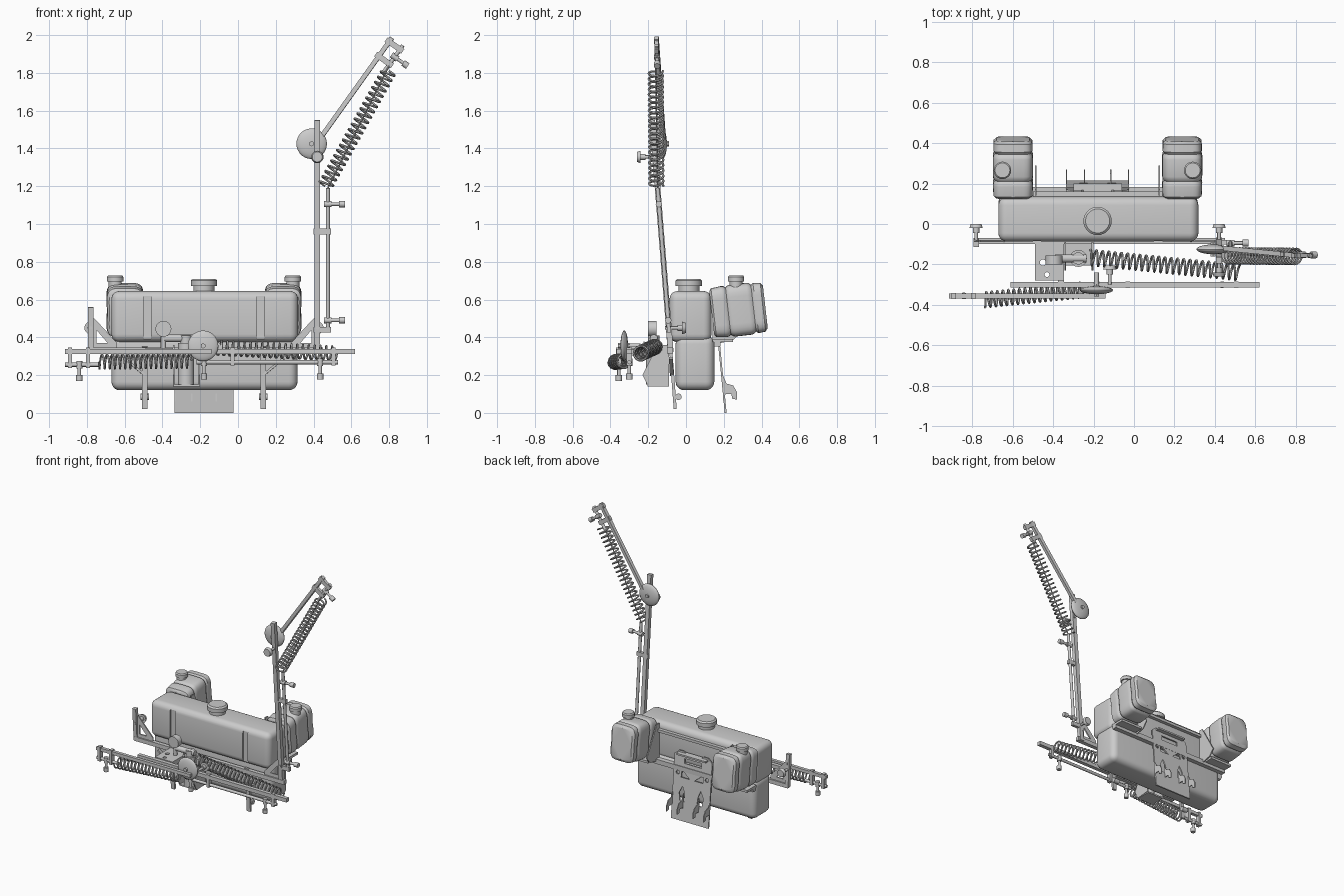
import bpy, bmesh, math
from mathutils import Vector as V, Matrix as M

if "Cube" in bpy.data.objects:
    bpy.data.objects.remove(bpy.data.objects["Cube"])

CX = -0.18  # symmetry line of tank and frame


def link(name, me):
    ob = bpy.data.objects.new(name, me)
    bpy.context.collection.objects.link(ob)
    return ob


def finish(name, bm):
    bmesh.ops.recalc_face_normals(bm, faces=bm.faces)
    me = bpy.data.meshes.new(name)
    bm.to_mesh(me)
    bm.free()
    return link(name, me)


def align(a, b):
    d = V(b) - V(a)
    return M.Translation((V(a) + V(b)) / 2) @ d.to_track_quat('Z', 'Y').to_matrix().to_4x4(), d.length


def box(name, lo, hi, bevel=0.0, seg=4):
    bm = bmesh.new()
    bmesh.ops.create_cube(bm, size=1)
    for v in bm.verts:
        v.co = [l + (c + .5) * (h - l) for l, h, c in zip(lo, hi, v.co)]
    if bevel:
        bmesh.ops.bevel(bm, geom=bm.edges[:], offset=bevel, segments=seg, profile=.5, affect='EDGES')
    return finish(name, bm)


def bar(name, a, b, w=.028, h=None):
    mat, n = align(a, b)
    bm = bmesh.new()
    bmesh.ops.create_cube(bm, size=1, matrix=mat @ M.Diagonal((w, h or w, n, 1)))
    return finish(name, bm)


def rod(name, a, b, r, r2=None, sides=20):
    mat, n = align(a, b)
    bm = bmesh.new()
    bmesh.ops.create_cone(bm, cap_ends=True, segments=sides, radius1=r,
                          radius2=r if r2 is None else r2, depth=n, matrix=mat)
    return finish(name, bm)


def curve_mesh(name, loops, dims, mat, cyclic=True, **kw):
    cu = bpy.data.curves.new(name, 'CURVE')
    cu.dimensions = dims
    for k, v in kw.items():
        setattr(cu, k, v)
    for pts in loops:
        s = cu.splines.new('POLY')
        s.points.add(len(pts) - 1)
        for p, q in zip(s.points, pts):
            p.co = (q[0], q[1], q[2] if len(q) > 2 else 0, 1)
        s.use_cyclic_u = cyclic
    tmp = link("tmp", cu)
    dg = bpy.context.evaluated_depsgraph_get()
    me = bpy.data.meshes.new_from_object(tmp.evaluated_get(dg))
    bpy.data.objects.remove(tmp)
    me.transform(mat)
    return link(name, me)


def plate(name, loops, t, plane, off, tilt=0):
    # flat sheet with holes; plane 'XZ' faces front, 'YZ' faces sideways
    rot = {'XY': M(), 'XZ': M.Rotation(math.pi / 2, 4, 'X'),
           'YZ': M(((0, 0, 1, 0), (1, 0, 0, 0), (0, 1, 0, 0), (0, 0, 0, 1)))}[plane]
    mat = M.Translation(off) @ M.Rotation(tilt, 4, 'X') @ rot
    return curve_mesh(name, loops, '2D', mat, extrude=t / 2, fill_mode='BOTH')


def circle(x, y, r, n=16):
    return [(x + r * math.cos(i * math.tau / n), y + r * math.sin(i * math.tau / n)) for i in range(n)]


def coil(name, a, b, r, turns, wire=.006):
    mat, n = align(a, b)
    k = turns * 14
    pts = [(r * math.cos(i * math.tau / 14), r * math.sin(i * math.tau / 14), n * (i / k - .5)) for i in range(k + 1)]
    return curve_mesh(name, [pts], '3D', mat, cyclic=False, bevel_depth=wire, bevel_resolution=1)


def nozzle(name, p, d, n=.09):
    p, d = V(p), V(d).normalized()
    rod(name + "_stem", p, p + d * n, .009, sides=12)
    rod(name + "_collar", p - d * .02, p + d * .02, .016, sides=12)
    rod(name + "_tip", p + d * (n - .03), p + d * n, .017, sides=12)


def knob(name, a, b, r=.033):
    a, b = V(a), V(b)
    d = (b - a).normalized()
    rod(name + "_stem", a, b, .009, sides=12)
    rod(name + "_head", b - d * .02, b, r, r * .8)
    rod(name + "_hub", b - d * .045, b - d * .02, .016)


def cap(name, x, y, z, r, h):
    rod(name + "_neck", (x, y, z - .03), (x, y, z + h * .45), r * .8, sides=28)
    rod(name + "_rim", (x, y, z + h * .4), (x, y, z + h * .85), r, sides=28)
    rod(name + "_top", (x, y, z + h * .85), (x, y, z + h), r, r * .85, sides=28)


def outer_boom(name, a, b, p, spring):
    a, b, p = V(a), V(b), V(p).normalized()
    d = (b - a).normalized()
    o = p * .07
    bar(name + "_rail", a, b, .024)
    rod(name + "_pipe", b + o - d * .18, b + o, .011, sides=12)
    for i, s in enumerate((.025, .12)):
        c = b - d * s
        bar(f"{name}_clamp_{i}", c - p * .02, c + o + p * .018, .022, .03)
    nozzle(name + "_nozzle", b + o - d * .075, p, .085)
    coil(name + "_spring", *spring)


def dish(name, c, r, t):
    bm = bmesh.new()
    bmesh.ops.create_uvsphere(bm, u_segments=28, v_segments=16, radius=1,
                              matrix=M.Translation(c) @ M.Diagonal((r, t, r, 1)) @ M.Rotation(math.pi / 2, 4, 'X'))
    finish(name, bm)
    rod(name + "_bolt", V(c) - V((0, t + .012, 0)), V(c) + V((0, t + .01, 0)), .014, sides=6)


# Main tank, in two stacked halves, with strap grooves
box("lower_tank", (-.67, -.055, .12), (.315, .15, .41), .045, 5)
upper = box("upper_tank", (-.67, -.087, .375), (.318, .135, .645), .042, 5)
for i, x in enumerate((CX - .3, CX + .3)):
    cut = box(f"groove_cutter_{i}", (x - .02, -.2, .3), (x + .02, -.077, .62))
    cut.hide_render = True
    cut.hide_set(True)
    m = upper.modifiers.new("groove", 'BOOLEAN')
    m.object, m.solver = cut, 'EXACT'
cap("tank_cap", CX, .015, .645, .07, .065)
box("tank_rear_rib", (-.5, .125, .58), (.14, .16, .6))


# Ribbed side canisters
def canister(name, cx, capx):
    prof = [(-.143, .085, .115), (-.132, .097, .13), (-.08, .1, .136), (-.066, .098, .134), (-.055, .09, .126),
            (-.044, .098, .135), (-.03, .1, .138), (.055, .1, .138), (.068, .098, .135), (.08, .09, .125),
            (.092, .098, .134), (.13, .097, .13), (.143, .084, .112)]
    bm = bmesh.new()
    mat = M.Translation((cx, .278, .545)) @ M.Rotation(math.radians(6.5), 4, 'X')
    rings = []
    for y, w, h in prof:
        ring = []
        for i in range(32):
            c, s = math.cos(i * math.tau / 32), math.sin(i * math.tau / 32)
            x, z = (math.copysign(abs(q) ** .4, q) for q in (c, s))
            pinch = 1 - .07 * math.exp(-((z + .1) / .15) ** 2)
            ring.append(bm.verts.new(mat @ V((w * x * pinch, y, h * z))))
        rings.append(ring)
    for a, b in zip(rings, rings[1:]):
        for i in range(32):
            bm.faces.new((a[i], a[i - 1], b[i - 1], b[i]))
    bm.faces.new(rings[0])
    bm.faces.new(rings[-1])
    finish(name, bm)
    cap(name + "_cap", capx, .265, .675, .043, .053)


for side, s in (("left", -1), ("right", 1)):
    canister(side + "_canister", CX + s * .418, CX + s * .47)
    # canister carrier, gusset and shelf
    plate(side + "_carrier_gusset", [[(.14, .36), (.25, .385), (.29, .43), (.17, .64), (.14, .64)]], .008, 'YZ',
          (CX + s * .305, 0, 0))
    box(side + "_carrier_shelf", (CX + s * .41 - .09, .14, .375), (CX + s * .41 + .09, .25, .392))

    # Frame upright, gusset, leg, foot and knob
    x = CX + s * .6
    if s < 0:
        bar(side + "_upright", (x, -.083, .32), (x, -.1, .56), .028)
    plate(side + "_gusset", [[(x, .5), (x, .34), (x - s * .14, .34), (x - s * .14, .37), (x - s * .02, .5)],
                             [(x - s * .03, .44), (x - s * .03, .37), (x - s * .09, .37)]], .01, 'XZ', (0, -.085, 0))
    knob(side + "_lock_knob", (x, -.11, .45), (x, 0, .45))
    lx = CX + s * .313
    bar(side + "_leg", (lx, -.057, .02), (lx, -.082, .35), .03, .016)
    rod(side + "_foot_roller", (lx - .022, -.04, .085), (lx + .022, -.04, .085), .017)
    bar(side + "_leg_brace", (lx, -.075, .2), (lx + s * .11, -.08, .29), .02, .012)

bar("frame_beam", (-.79, -.085, .33), (.45, -.085, .33), .03)
bar("rear_cross_bar", (-.68, .165, .37), (.32, .165, .37), .035)

# Rear hitch plate with cutouts and hooks
outline = [(-.155, 0), (.155, 0), (.155, .47), (.12, .5), (.08, .5), (.06, .48), (-.06, .48), (-.08, .5), (-.12, .5),
           (-.155, .47)]
holes = [[(-.07, .415), (.07, .415), (.07, .45), (-.07, .45)]]
for s in (-1, 1):
    holes += [[(s * .02, .31), (s * .09, .31), (s * .09, .37)], circle(s * .12, .34, .014),
              [(s * .05, .14), (s * .09, .14), (s * .1, .2), (s * .075, .25), (s * .055, .2)]]
plate("hitch_plate", [outline] + holes, .01, 'XZ', (CX, .21, 0), math.radians(5.5))
for i, x in enumerate((-.333, -.245, -.115, -.027)):
    plate(f"hitch_hook_{i}", [[(.195, .06), (.21, .1), (.24, .1), (.245, .075), (.27, .07), (.27, .11), (.25, .145),
                               (.215, .155), (.195, .2)]], .006, 'YZ', (x, 0, 0))
box("hitch_top_flange", (CX - .12, .15, .475), (CX + .12, .2, .487))

# Right inner boom, folded upright
Y = lambda z: -.055 - .08 * z
bar("right_inner_rail", (.42, Y(.32), .32), (.42, Y(1.55), 1.55), .03)
rod("right_inner_pipe", (.476, Y(.43), .43), (.476, Y(1.19), 1.19), .011, sides=12)
for i, z in enumerate((.44, .96)):
    bar(f"right_inner_clamp_{i}", (.4, Y(z), z), (.493, Y(z), z), .022, .03)
for i, z in enumerate((.49, 1.105)):
    nozzle(f"right_inner_nozzle_{i}", (.476, Y(z), z), (1, 0, 0))
dish("right_hinge_dish", (.39, -.125, 1.425), .081, .024)
knob("right_hinge_knob", (.42, -.14, 1.355), (.42, -.26, 1.355))
outer_boom("right_outer", (.39, -.115, 1.39), (.815, -.157, 1.985), (.82, 0, -.57),
           ((.46, -.157, 1.2), (.8, -.16, 1.81), .038, 22))
rod("right_spring_hose", (.476, -.15, 1.19), (.8, -.16, 1.84), .004, sides=8)

# Left boom, folded across the front
bar("left_inner_rail", (-.61, -.3, .325), (.62, -.3, .325), .028)
rod("left_inner_pipe", (-.22, -.3, .268), (.53, -.3, .268), .011, sides=12)
for i, x in enumerate((-.03, .505)):
    bar(f"left_inner_clamp_{i}", (x, -.3, .345), (x, -.3, .25), .022, .03)
for i, x in enumerate((-.18, .435)):
    nozzle(f"left_inner_nozzle_{i}", (x, -.3, .268), (0, 0, -1))
dish("left_hinge_dish", (-.185, -.327, .355), .081, .02)
rod("left_hinge_shaft", (-.185, -.33, .355), (-.185, -.24, .355), .012)
knob("left_hinge_knob", (-.12, -.3, .345), (-.12, -.205, .345))
outer_boom("left_outer", (-.14, -.355, .325), (-.915, -.355, .325), (0, 0, -1),
           ((-.25, -.325, .275), (-.74, -.375, .27), .037, 18))
coil("feed_hose_coil", (-.22, -.165, .35), (.52, -.24, .315), .038, 24)

# Centre bracket, pump and gauge
side = [(-.09, .36), (-.09, .15), (-.2, .14), (-.23, .2), (-.15, .36)]
for i, x in enumerate((-.34, -.205)):
    plate(f"pump_bracket_side_{i}", [side], .008, 'YZ', (x, 0, 0))
box("pump_bracket_base", (-.34, -.205, .14), (-.205, -.09, .15))
plate("boom_mount_shelf", [[(-.49, -.1), (-.49, -.28), (-.345, -.28), (-.345, -.1)], circle(-.45, -.19, .015),
                           circle(-.43, -.25, .012)], .015, 'XY', (0, 0, .335))
bar("boom_mount_arm", (-.36, -.09, .32), (-.36, -.3, .32), .03)
rod("pump_body", (-.275, -.17, .15), (-.275, -.17, .37), .042)
rod("pump_cap", (-.275, -.17, .37), (-.275, -.17, .41), .03)
rod("valve_pipe", (-.39, -.17, .395), (-.235, -.17, .395), .02)
rod("gauge_stem", (-.395, -.175, .33), (-.395, -.175, .45), .014)
rod("gauge", (-.395, -.2, .445), (-.395, -.155, .445), .042, sides=28)

# Smooth shading with sharp edges kept
for ob in bpy.context.collection.objects:
    if ob.type == 'MESH' and not ob.hide_render:
        ob.select_set(True)
        bpy.context.view_layer.objects.active = ob
bpy.ops.object.shade_smooth_by_angle(angle=math.radians(35))
